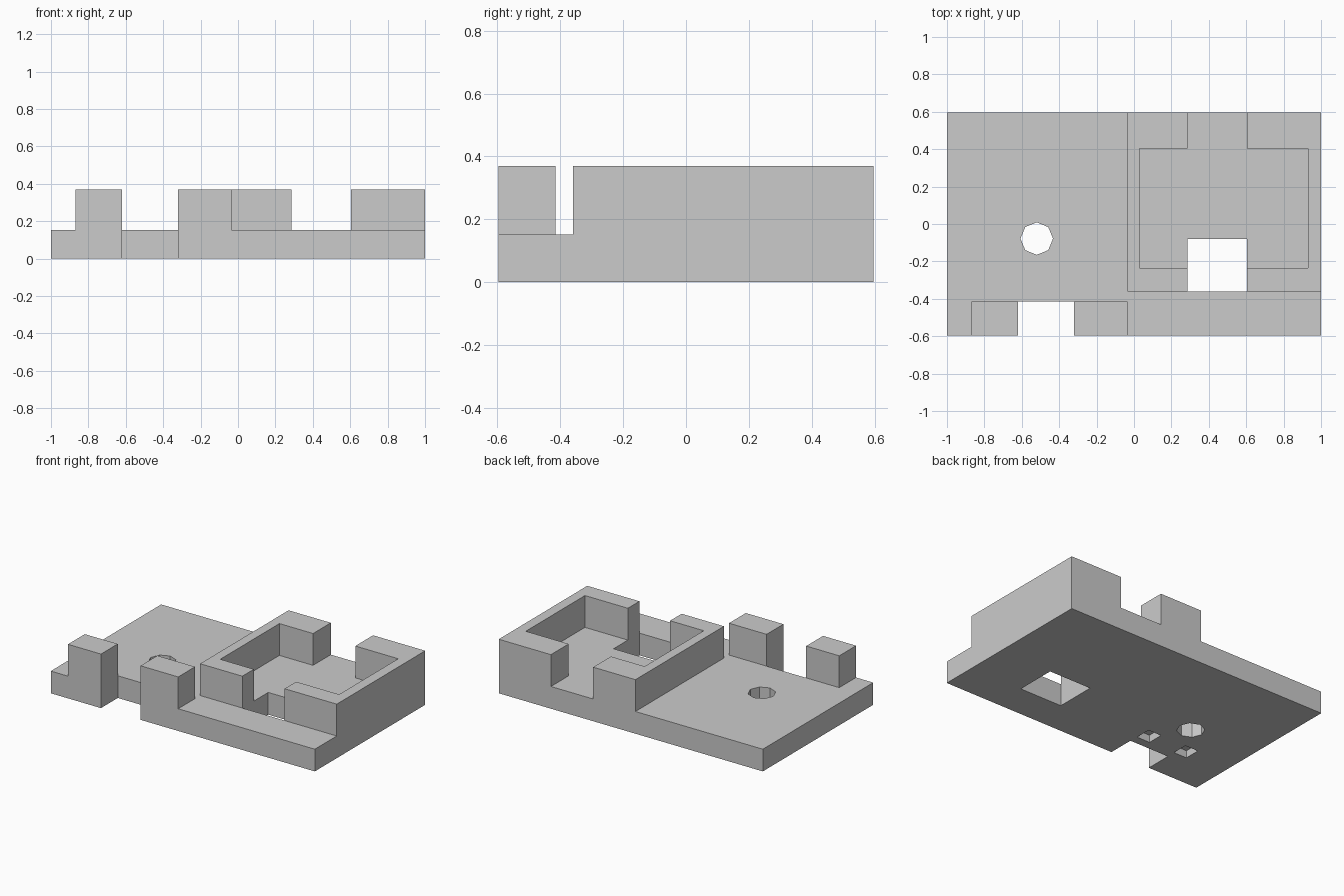
import bpy
import bmesh
import math
from mathutils import Matrix, Vector

default = bpy.data.objects.get("Cube")
if default:
    bpy.data.objects.remove(default, do_unlink=True)

grey = bpy.data.materials.new("plain grey")
grey.use_nodes = True
grey.diffuse_color = (0.6, 0.6, 0.6, 1)
grey.node_tree.nodes["Principled BSDF"].inputs["Base Color"].default_value = (0.6, 0.6, 0.6, 1)

DEPTH = 0.597    # half depth of the block
PLATE = 0.152    # plate thickness
TOP = 0.37       # height of walls and posts
OUT = 1.5        # safely outside the block


def add_object(name, bm):
    mesh = bpy.data.meshes.new(name)
    bm.to_mesh(mesh)
    bm.free()
    mesh.materials.append(grey)
    obj = bpy.data.objects.new(name, mesh)
    bpy.context.collection.objects.link(obj)
    return obj


def box(name, xs, ys, zs):
    bm = bmesh.new()
    spans = (xs, ys, zs)
    centre = Vector([(a + b) / 2 for a, b in spans])
    size = Vector([b - a for a, b in spans])
    bmesh.ops.create_cube(bm, size=1, matrix=Matrix.Translation(centre) @ Matrix.Diagonal(size.to_4d()))
    return add_object(name, bm)


def cut(target, cutter):
    mod = target.modifiers.new("cut", "BOOLEAN")
    mod.operation = "DIFFERENCE"
    mod.solver = "EXACT"
    mod.object = cutter
    bpy.context.view_layer.objects.active = target
    bpy.ops.object.modifier_apply(modifier=mod.name)
    bpy.data.objects.remove(cutter, do_unlink=True)


bracket = box("mounting_plate", (-1, 1), (-DEPTH, DEPTH), (0, TOP))

above = (PLATE, OUT)
through = (-OUT, OUT)
cuts = [
    ("open_plate_area", (-OUT, -0.035), (-0.415, OUT), above),
    ("post_side", (-OUT, -0.87), (-OUT, -0.3), above),
    ("front_ledge", (-0.035, OUT), (-OUT, -0.36), above),
    ("tray_pocket", (0.03, 0.93), (-0.235, 0.405), above),
    ("tray_wall_gaps", (0.285, 0.605), (-0.45, OUT), above),
    ("front_notch", (-0.62, -0.32), (-OUT, -0.415), through),
    ("tray_opening", (0.285, 0.605), (-0.36, -0.08), through),
]
# Shallow square recesses in the underside
for x in (-0.668, -0.372):
    cuts.append(("underside_recess", (x - 0.05, x + 0.05), (-0.355, -0.245), (-OUT, 0.05)))

for spec in cuts:
    cut(bracket, box(*spec))

# Eight-sided screw hole
bm = bmesh.new()
bmesh.ops.create_cone(bm, cap_ends=True, segments=8, radius1=0.087, radius2=0.087, depth=OUT,
                      matrix=Matrix.Translation((-0.52, -0.078, 0)))
cut(bracket, add_object("screw_hole", bm))

# Merge leftover coplanar pieces
bm = bmesh.new()
bm.from_mesh(bracket.data)
bmesh.ops.remove_doubles(bm, verts=bm.verts, dist=0.0001)
bmesh.ops.dissolve_limit(bm, angle_limit=math.radians(1), verts=bm.verts, edges=bm.edges)
bmesh.ops.triangulate(bm, faces=[f for f in bm.faces if len(f.verts) > 4])
bm.to_mesh(bracket.data)
bm.free()
